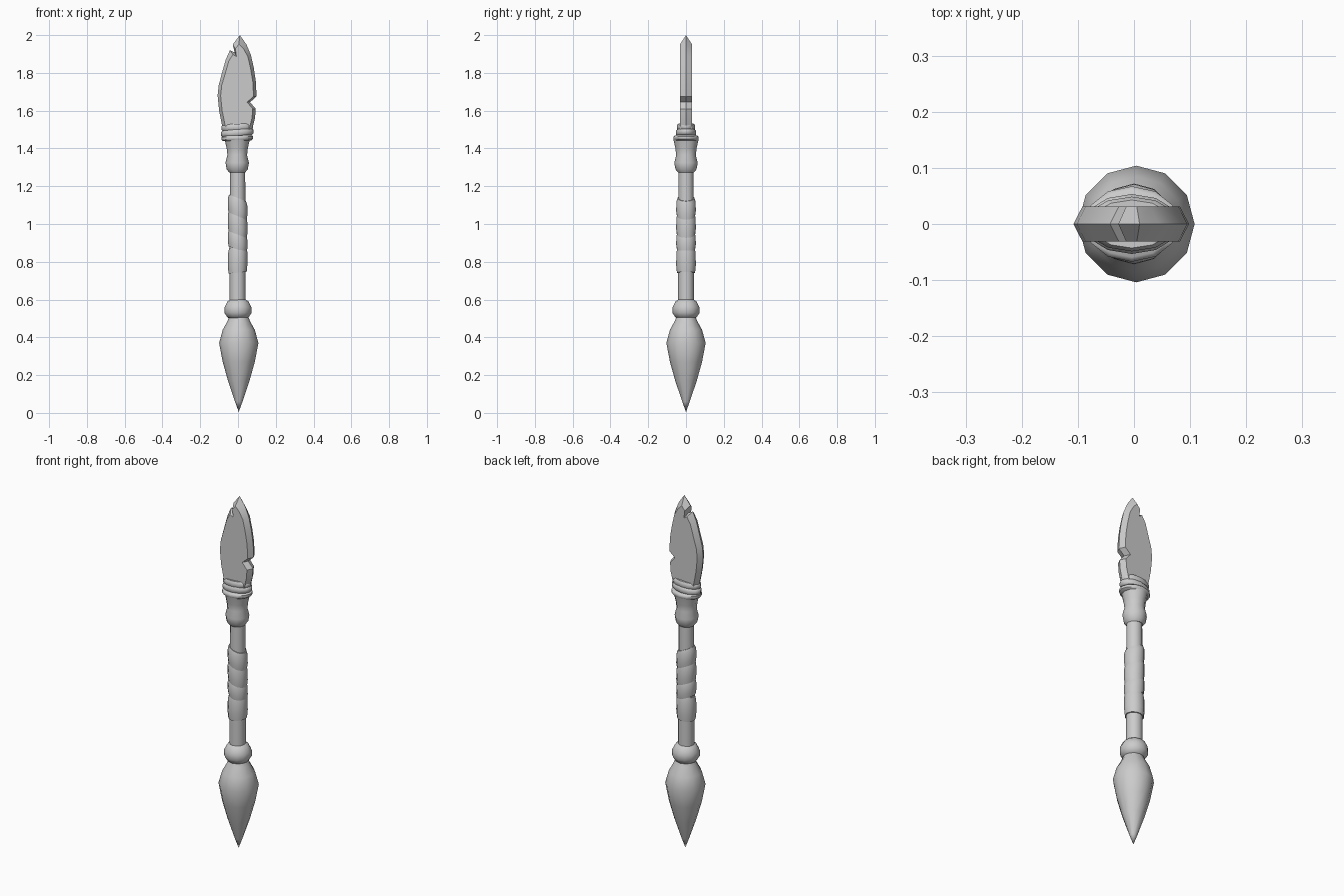
import bpy, bmesh, math
from mathutils import Matrix

if "Cube" in bpy.data.objects:
    bpy.data.objects.remove(bpy.data.objects["Cube"])


def finish(bm, name, angle):
    bmesh.ops.recalc_face_normals(bm, faces=bm.faces)
    me = bpy.data.meshes.new(name)
    bm.to_mesh(me)
    bm.free()
    ob = bpy.data.objects.new(name, me)
    bpy.context.collection.objects.link(ob)
    bpy.ops.object.select_all(action='DESELECT')
    ob.select_set(True)
    bpy.context.view_layer.objects.active = ob
    bpy.ops.object.shade_smooth_by_angle(angle=math.radians(angle))
    return ob


def lathe(name, profile, cx=0.0, sy=1.0, slope=0.0, sides=12, closed=False):
    """Revolve (radius, z); sy squashes depth, slope = (z rise per unit x)."""
    bm = bmesh.new()
    rings = []
    for i, (r, z) in enumerate(profile):
        if r == 0:
            rings.append([bm.verts.new((cx, 0, z))] * sides)
            continue
        ring = []
        for k in range(sides):
            a = 2 * math.pi * k / sides
            x = r * math.cos(a)
            ring.append(bm.verts.new((cx + x, r * sy * math.sin(a), z + slope * x)))
        rings.append(ring)
    pairs = list(zip(rings, rings[1:]))
    if closed:
        pairs.append((rings[-1], rings[0]))
    for lo, hi in pairs:
        for k in range(sides):
            n = (k + 1) % sides
            quad = list(dict.fromkeys([lo[k], lo[n], hi[n], hi[k]]))
            bm.faces.new(quad)
    return finish(bm, name, 50)


# pointed counterweight and its collar
lathe("butt_spike", [(0, 0.005), (0.02, 0.06), (0.057, 0.17), (0.085, 0.27), (0.104, 0.37),
                     (0.085, 0.44), (0.06, 0.485), (0.05, 0.51)], cx=0.004)
lathe("lower_collar", [(0.04, 0.50), (0.056, 0.505), (0.072, 0.53), (0.071, 0.56),
                       (0.056, 0.59), (0.04, 0.60)], closed=True)

# shaft
lathe("shaft", [(0, 0.48), (0.042, 0.48), (0.042, 0.9), (0.040, 1.3), (0, 1.3)], cx=-0.002)

# slanted grip wraps: bottom z, top z, slope
for i, (z0, z1, s) in enumerate([(0.742, 0.875, 0.1), (0.865, 0.955, -0.35),
                                 (0.94, 1.055, -0.4), (1.04, 1.138, -0.4)]):
    h = z1 - z0
    lathe(f"grip_wrap_{i + 1}", [(0.038, z0), (0.048, z0), (0.052, z0 + 0.3 * h),
                                 (0.051, z0 + 0.8 * h), (0.045, z1), (0.038, z1)],
          slope=s, closed=True, cx=-0.002)

# flared socket below the blade
lathe("upper_socket", [(0, 1.27), (0.042, 1.272), (0.056, 1.29), (0.062, 1.325), (0.052, 1.365),
                       (0.056, 1.40), (0.067, 1.45), (0, 1.455)], cx=-0.004)

# oval bindings holding the blade: centre z, half width, depth ratio, slope, half height
for i, (z, r, sy, s, h) in enumerate([(1.455, 0.084, 0.8, 0.03, 0.014),
                                      (1.483, 0.086, 0.62, 0.08, 0.018),
                                      (1.512, 0.084, 0.58, 0.05, 0.018)]):
    lathe(f"blade_binding_{i + 1}", [(0, z - h), (0.88 * r, z - h), (r, z - 0.5 * h),
                                     (r, z + 0.5 * h), (0.88 * r, z + h), (0, z + h)],
          cx=-0.004, sy=sy, slope=s)

# chipped stone blade: edge outline (x, z) and the flat-face outline (x, z)
edge = [(0.01, 2.0), (0.045, 1.95), (0.068, 1.895), (0.083, 1.83), (0.095, 1.75), (0.098, 1.675),
        (0.064, 1.645), (0.094, 1.61), (0.09, 1.56), (0.075, 1.50), (-0.08, 1.50),
        (-0.1, 1.60), (-0.108, 1.68), (-0.102, 1.735), (-0.085, 1.80), (-0.065, 1.87), (-0.043, 1.92),
        (-0.017, 1.908), (-0.028, 1.95)]
bm = bmesh.new()
loops = []
for y in (-0.031, 0, 0.031):
    loop = []
    for x, z in edge:
        if y:
            x -= math.copysign(min(0.016, abs(x) * 0.5), x)
            z -= 0.048 if z > 1.99 else 0.022 if z > 1.9 else 0.008 if z > 1.75 else 0
        loop.append(bm.verts.new((x, y, z)))
    loops.append(loop)
n = len(edge)
for a, b in zip(loops, loops[1:]):
    for k in range(n):
        bm.faces.new((a[k], a[(k + 1) % n], b[(k + 1) % n], b[k]))
bm.faces.new(loops[0])
bm.faces.new(loops[2])
bmesh.ops.triangulate(bm, faces=[f for f in bm.faces if len(f.verts) > 4])
finish(bm, "blade", 35)
